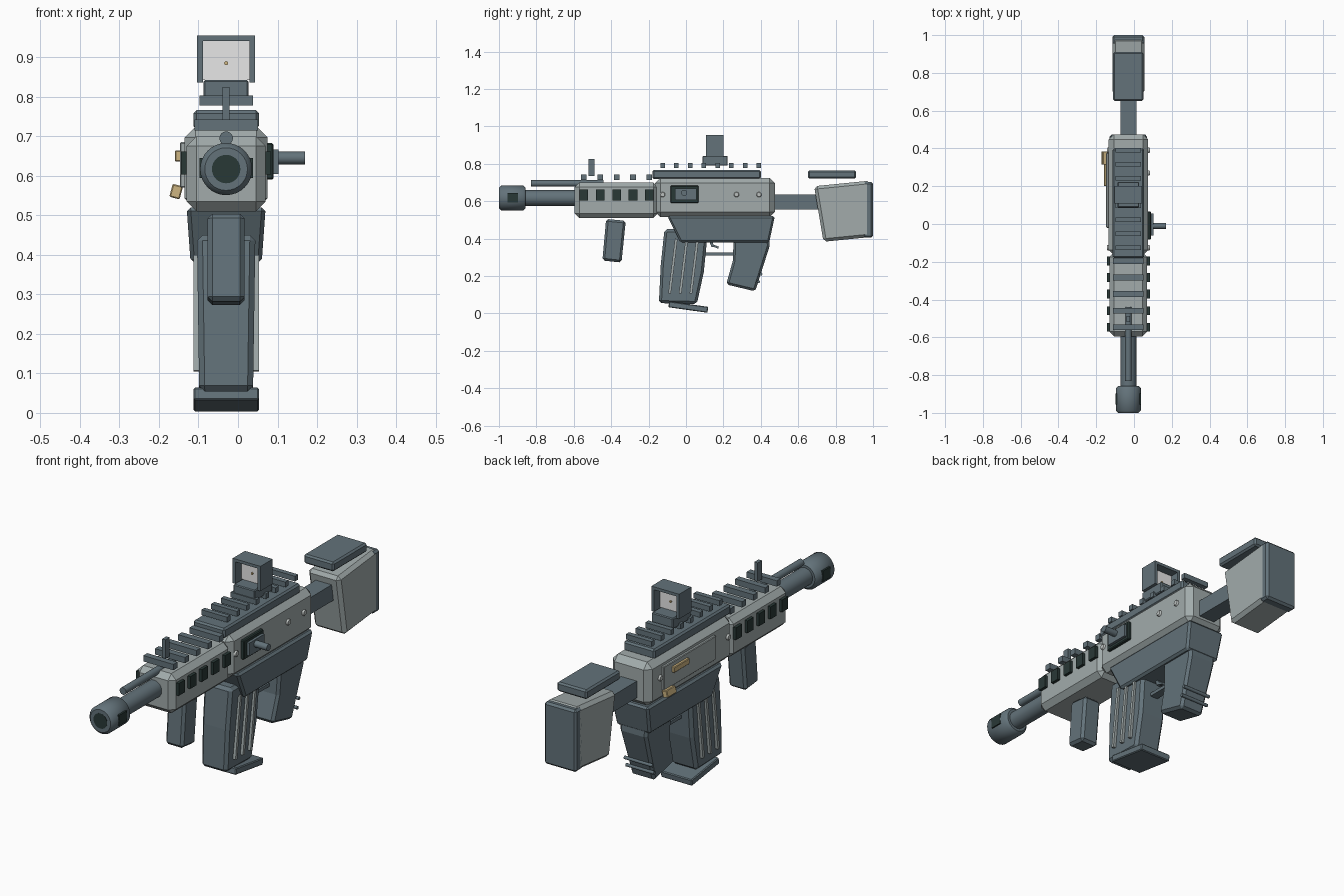
import bpy, bmesh, math
from mathutils import Vector, Matrix

cube = bpy.data.objects.get("Cube")
if cube:
    bpy.data.objects.remove(cube, do_unlink=True)

CX = -0.03  # centre plane of the body


def material(name, rgb):
    m = bpy.data.materials.new(name)
    m.use_nodes = True
    col = (*rgb, 1)
    m.diffuse_color = col
    m.node_tree.nodes["Principled BSDF"].inputs["Base Color"].default_value = col
    return m


DARK = material("slate grey", (0.125, 0.17, 0.195))
LIGHT = material("pale grey", (0.36, 0.41, 0.41))
BLACK = material("green black", (0.022, 0.04, 0.037))
TAN = material("tan", (0.61, 0.46, 0.22))
STEEL = material("bright steel", (0.5, 0.53, 0.52))
GLASS = material("white lens", (1.0, 1.0, 1.0))


def finish(name, bm, mat, bevel=0):
    bmesh.ops.recalc_face_normals(bm, faces=bm.faces)
    me = bpy.data.meshes.new(name)
    bm.to_mesh(me)
    bm.free()
    me.materials.append(mat)
    ob = bpy.data.objects.new(name, me)
    bpy.context.collection.objects.link(ob)
    if bevel:
        mod = ob.modifiers.new("Bevel", "BEVEL")
        mod.width = bevel
        mod.segments = 1
        mod.limit_method = "ANGLE"
    return ob


def box(name, mat, x, y, z, bevel=0, tilt=0, axis="X"):
    """Box from (min, max) ranges, tilted about its own centre."""
    bm = bmesh.new()
    mid = Vector([(a + b) / 2 for a, b in (x, y, z)])
    size = [b - a for a, b in (x, y, z)]
    mat4 = (Matrix.Translation(mid) @ Matrix.Rotation(math.radians(tilt), 4, axis)
            @ Matrix.Diagonal((*size, 1)))
    bmesh.ops.create_cube(bm, size=1, matrix=mat4)
    return finish(name, bm, mat, bevel)


def mid(half):
    return (CX - half, CX + half)


def profile(name, mat, points, half, bevel=0, half_low=None):
    """Side outline in (y, z) spread across x, narrowing to half_low at the bottom."""
    half_low = half_low or half
    zs = [p[1] for p in points]
    lo, hi = min(zs), max(zs)
    bm = bmesh.new()
    sides = []
    for s in (-1, 1):
        ring = []
        for y, z in points:
            w = half_low + (half - half_low) * (z - lo) / (hi - lo)
            ring.append(bm.verts.new((CX + s * w, y, z)))
        sides.append(ring)
        bm.faces.new(ring)
    n = len(points)
    for i in range(n):
        j = (i + 1) % n
        bm.faces.new((sides[0][i], sides[0][j], sides[1][j], sides[1][i]))
    return finish(name, bm, mat, bevel)


def rod(name, mat, start, end, radius, bevel=0, sides=32):
    a, b = Vector(start), Vector(end)
    d = b - a
    bm = bmesh.new()
    m = Matrix.Translation((a + b) / 2) @ d.to_track_quat("Z", "Y").to_matrix().to_4x4()
    bmesh.ops.create_cone(bm, cap_ends=True, segments=sides, radius1=radius,
                          radius2=radius, depth=d.length, matrix=m)
    for f in bm.faces:
        f.smooth = len(f.verts) == 4
    return finish(name, bm, mat, bevel)


# Main body
box("receiver", LIGHT, mid(0.105), (-0.165, 0.475), (0.515, 0.725), 0.028)
box("handguard", LIGHT, mid(0.1), (-0.595, -0.15), (0.51, 0.7), 0.025)
profile("lower_receiver", DARK, [(-0.1, 0.52), (0.475, 0.52), (0.445, 0.38), (-0.03, 0.38)],
        0.1, 0.01, 0.09)

# Barrel group
BZ = 0.617
rod("barrel", DARK, (CX, -0.88, BZ), (CX, -0.56, BZ), 0.042)
rod("muzzle", DARK, (CX, -1, BZ), (CX, -0.857, BZ), 0.066, 0.012)
rod("muzzle_bore", BLACK, (CX, -1.001, BZ), (CX, -0.99, BZ), 0.036)
box("muzzle_slot", BLACK, mid(0.068), (-0.955, -0.897), (0.594, 0.645))
rod("gas_tube", DARK, (CX, -0.83, 0.695), (CX, -0.44, 0.695), 0.017)
box("front_sight_post", DARK, mid(0.009), (-0.52, -0.488), (0.735, 0.825))

# Handguard vents and top slats
for i in range(5):
    y = -0.546 + i * 0.0875
    box("handguard_vent", BLACK, mid(0.114), (y - 0.023, y + 0.023), (0.603, 0.662))
    box("handguard_slat", DARK, mid(0.08), (y - 0.015, y + 0.015), (0.714, 0.742))

# Top rail
box("top_rail", DARK, mid(0.083), (-0.18, 0.4), (0.718, 0.766), 0.008)
for i in range(8):
    y = -0.125 + i * 0.0735
    box("rail_slat", DARK, mid(0.068), (y - 0.012, y + 0.012), (0.778, 0.803))

# Reflex sight
box("sight_base", DARK, mid(0.057), (0.088, 0.223), (0.79, 0.842), 0.004)
Y = (0.108, 0.2)
for s in (-1, 1):
    x = CX + s * 0.066
    box("sight_side", DARK, (x - 0.0075, x + 0.0075), Y, (0.836, 0.955))
box("sight_top", DARK, mid(0.0735), Y, (0.941, 0.955))
box("sight_lens", GLASS, mid(0.059), (0.153, 0.157), (0.842, 0.941))
rod("sight_dot", TAN, (CX, 0.147, 0.885), (CX, 0.163, 0.885), 0.005)

# Ejection port and charging handle
box("port_frame", BLACK, (0.06, 0.09), (-0.083, 0.067), (0.59, 0.683), 0.004)
box("port_cover", DARK, (0.08, 0.103), (-0.06, 0.055), (0.605, 0.667))
rod("charging_handle", DARK, (0.09, -0.01, 0.645), (0.17, -0.01, 0.645), 0.016)

# Opposite side plate with controls
box("side_plate", LIGHT, (-0.147, -0.12), (-0.02, 0.375), (0.57, 0.685), 0.003)
box("bolt_catch", TAN, (-0.16, -0.14), (0.2, 0.317), (0.636, 0.664), 0.003)
box("selector_lever", TAN, (-0.17, -0.143), (0.315, 0.385), (0.543, 0.577), 0.003, 15, "Y")

# Body screws
for y in (-0.125, 0.27, 0.39):
    rod("body_screw", STEEL, (CX - 0.114, y, 0.635), (CX + 0.114, y, 0.635), 0.014, 0.003, 16)

# Magazine
profile("magazine", DARK, [(-0.115, 0.45), (-0.135, 0.26), (-0.145, 0.055), (0.058, 0.05),
                           (0.095, 0.22), (0.118, 0.45)], 0.074, 0.014, 0.068)
box("magazine_base", DARK, mid(0.083), (-0.093, 0.118), (0.018, 0.05), 0.004, -8)
for i in range(3):
    y = -0.07 + i * 0.057
    box("magazine_rib", LIGHT, mid(0.083), (y - 0.007, y + 0.007), (0.105, 0.4), 0, -7)

# Pistol grip, trigger and guard
profile("pistol_grip", DARK, [(0.255, 0.4), (0.445, 0.4), (0.447, 0.36), (0.37, 0.118),
                              (0.215, 0.155), (0.25, 0.28)], 0.074, 0.012, 0.062)
for z in (0.17, 0.21):
    y = 0.388 + (z - 0.17) * 0.32
    rod("grip_ridge", DARK, (CX - 0.075, y, z), (CX + 0.075, y, z), 0.008, 0, 8)
box("trigger_guard", DARK, mid(0.02), (0.09, 0.255), (0.31, 0.326))
box("trigger", DARK, mid(0.01), (0.13, 0.145), (0.355, 0.39), 0, 20)
box("trigger_tip", DARK, mid(0.01), (0.14, 0.175), (0.352, 0.363), 0, -20)

# Foregrip
profile("foregrip", DARK, [(-0.427, 0.505), (-0.322, 0.495), (-0.345, 0.272), (-0.447, 0.283)],
        0.047, 0.012)

# Shoulder stock
box("stock_tube", DARK, mid(0.042), (0.45, 0.75), (0.555, 0.635))
profile("stock", LIGHT, [(0.685, 0.68), (0.985, 0.71), (0.985, 0.408), (0.735, 0.383)], 0.085, 0.016)
box("butt_pad", DARK, mid(0.085), (0.948, 1.0), (0.405, 0.703), 0.01)
box("cheek_rest", DARK, mid(0.08), (0.652, 0.91), (0.72, 0.765), 0.008)
